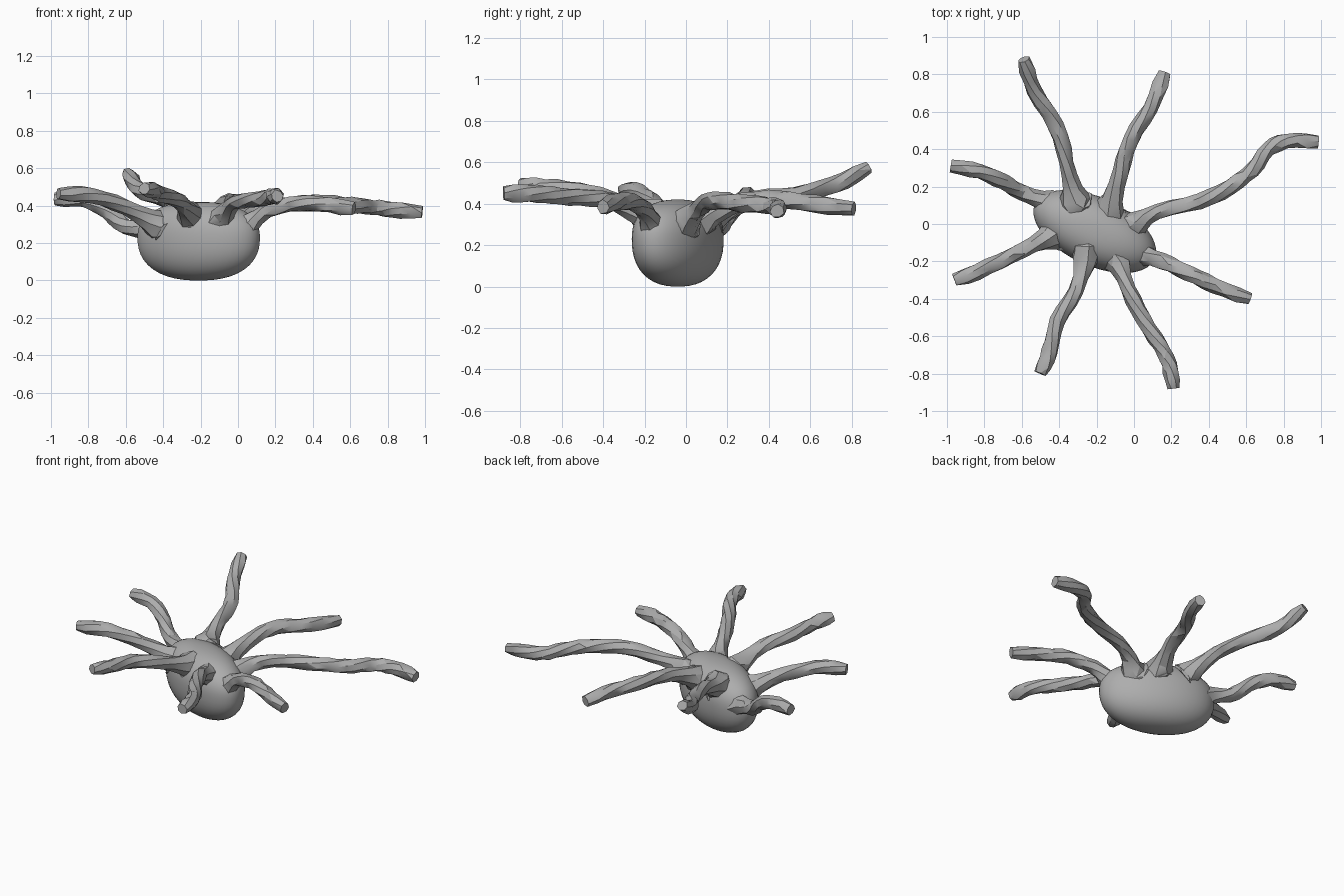
import bpy, bmesh, math, random
from mathutils import Vector, Matrix

cube = bpy.data.objects.get("Cube")
if cube:
    bpy.data.objects.remove(cube, do_unlink=True)
random.seed(4)

grey = bpy.data.materials.new("mid grey")
grey.use_nodes = True
grey.diffuse_color = (0.42, 0.42, 0.42, 1)
grey.node_tree.nodes["Principled BSDF"].inputs["Base Color"].default_value = (0.42, 0.42, 0.42, 1)

CENTRE = Vector((-0.21, -0.04, 0.23))


def finish(name, bm, angle):
    bmesh.ops.recalc_face_normals(bm, faces=bm.faces)
    mesh = bpy.data.meshes.new(name)
    bm.to_mesh(mesh)
    bm.free()
    mesh.materials.append(grey)
    ob = bpy.data.objects.new(name, mesh)
    bpy.context.collection.objects.link(ob)
    bpy.ops.object.select_all(action='DESELECT')
    ob.select_set(True)
    bpy.context.view_layer.objects.active = ob
    bpy.ops.object.shade_smooth_by_angle(angle=math.radians(angle))
    return ob


# Body: a squarish egg, turned a little about the vertical
bm = bmesh.new()
bmesh.ops.create_uvsphere(bm, u_segments=40, v_segments=24, radius=1)
turn = Matrix.Rotation(math.radians(-25), 3, 'Z')
for v in bm.verts:
    r = math.hypot(v.co.x, v.co.y)
    n = 2.35
    k = (r ** n + abs(v.co.z) ** n) ** (-1 / n)
    p = v.co * k
    half_height = 0.19 if p.z > 0 else 0.23
    v.co = turn @ Vector((p.x * 0.352, p.y * 0.182, p.z * half_height)) + CENTRE
finish("body", bm, 60)


def spline(pts, steps):
    """Catmull-Rom samples through the points."""
    ext = [pts[0] * 2 - pts[1]] + pts + [pts[-1] * 2 - pts[-2]]
    out = []
    for i in range(1, len(ext) - 2):
        a, b, c, d = ext[i - 1:i + 3]
        for s in range(steps):
            t = s / steps
            out.append(0.5 * (2 * b + (c - a) * t + (2 * a - 5 * b + 4 * c - d) * t * t
                              + (3 * b - a - 3 * c + d) * t ** 3))
    return out + [pts[-1]]


def leg(name, pts, sides=7):
    """Crooked faceted tube with a flared root and a blunt tip."""
    pts = [Vector(p) for p in pts]
    root = pts[0].lerp(CENTRE, 0.22)
    root.z = pts[0].z - 0.03
    path = spline([root] + pts, 3)
    bm = bmesh.new()
    rings, travelled = [], 0
    for i, p in enumerate(path):
        if i:
            travelled += (p - path[i - 1]).length
        tangent = (path[min(i + 1, len(path) - 1)] - path[max(i - 1, 0)]).normalized()
        side = tangent.cross(Vector((0, 0, 1))).normalized()
        up = side.cross(tangent)
        radius = 0.043 + 0.05 * math.exp(-(travelled / 0.10) ** 2)
        if i == len(path) - 1:
            radius *= 0.78
        ring = []
        for j in range(sides):
            a = 2 * math.pi * j / sides + i * 0.22
            rr = radius * random.uniform(0.88, 1.1)
            ring.append(bm.verts.new(p + (side * math.cos(a) + up * math.sin(a)) * rr))
        rings.append(ring)
    for lo, hi in zip(rings, rings[1:]):
        for j in range(sides):
            k = (j + 1) % sides
            bm.faces.new((lo[j], lo[k], hi[k], hi[j]))
    bm.faces.new(rings[0])
    bm.faces.new(rings[-1])
    bmesh.ops.triangulate(bm, faces=bm.faces)
    finish(name, bm, 28)


# Eight legs, root to tip
leg("back_right_leg", [(-0.32, 0.14, 0.35), (-0.36, 0.33, 0.42), (-0.42, 0.53, 0.44),
                       (-0.53, 0.71, 0.49), (-0.59, 0.88, 0.575)])
leg("back_left_leg", [(-0.13, 0.08, 0.33), (-0.07, 0.28, 0.41), (-0.02, 0.45, 0.42),
                      (0.09, 0.62, 0.40), (0.165, 0.81, 0.375)])
leg("left_rear_leg", [(0.0, -0.01, 0.31), (0.13, 0.07, 0.38), (0.35, 0.12, 0.415), (0.52, 0.2, 0.41),
                      (0.63, 0.29, 0.40), (0.72, 0.40, 0.39), (0.82, 0.445, 0.38), (0.985, 0.44, 0.365)])
leg("left_front_leg", [(0.03, -0.16, 0.28), (0.15, -0.20, 0.37), (0.29, -0.26, 0.41),
                       (0.43, -0.33, 0.41), (0.62, -0.40, 0.385)])
leg("front_left_leg", [(-0.09, -0.19, 0.32), (-0.03, -0.35, 0.41), (0.05, -0.51, 0.43),
                       (0.14, -0.65, 0.44), (0.19, -0.75, 0.45), (0.21, -0.88, 0.45)])
leg("front_right_leg", [(-0.25, -0.16, 0.34), (-0.31, -0.36, 0.42), (-0.41, -0.52, 0.46),
                        (-0.45, -0.68, 0.48), (-0.50, -0.80, 0.49)])
leg("right_front_leg", [(-0.44, -0.06, 0.30), (-0.60, -0.14, 0.39), (-0.78, -0.23, 0.455),
                        (-0.96, -0.30, 0.465)])
leg("right_rear_leg", [(-0.46, 0.11, 0.26), (-0.60, 0.17, 0.29), (-0.70, 0.225, 0.37),
                       (-0.82, 0.28, 0.43), (-0.98, 0.31, 0.435)])
